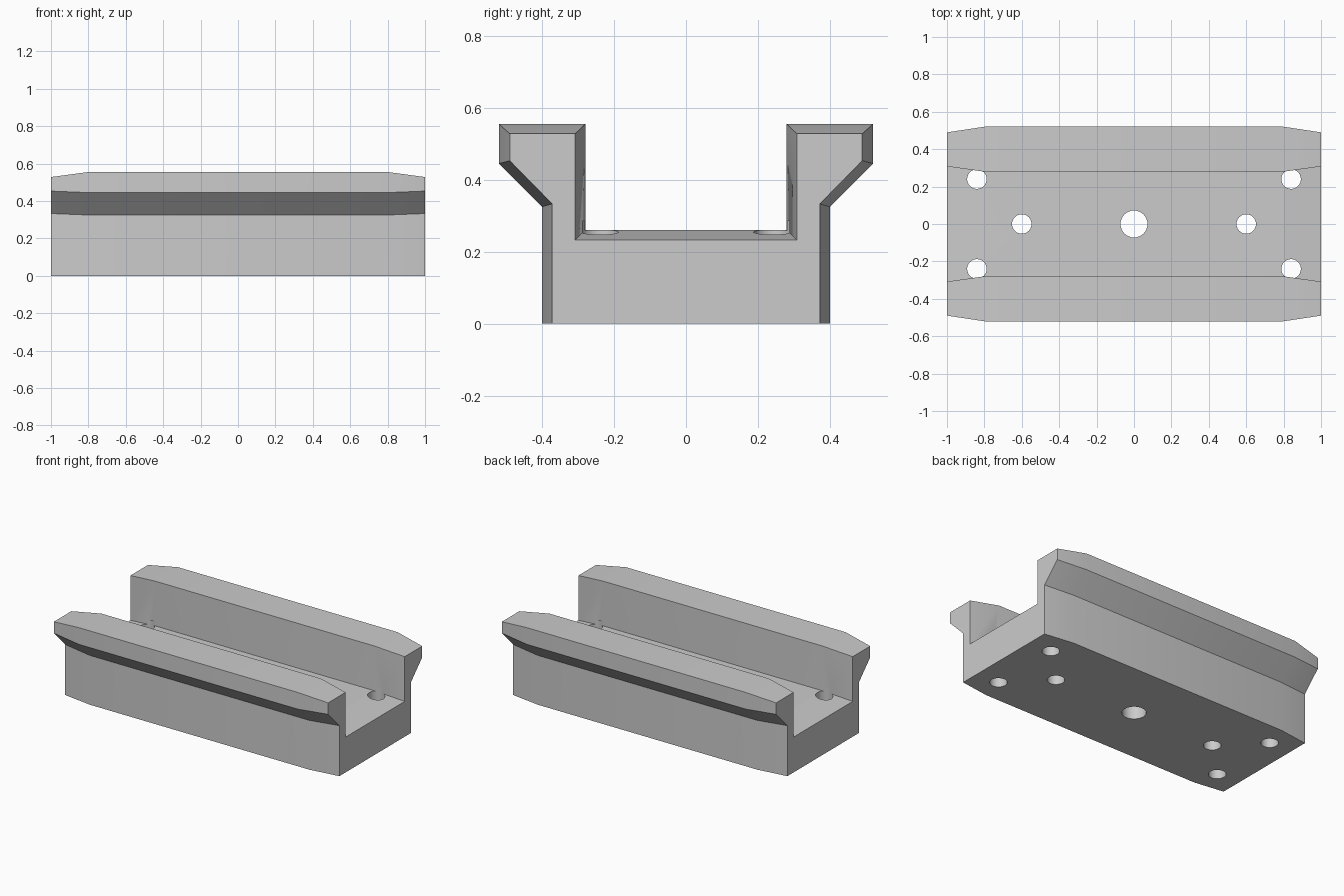
import bpy, bmesh, math

old = bpy.data.objects.get("Cube")
if old:
    bpy.data.objects.remove(old, do_unlink=True)

grey = bpy.data.materials.new("plain grey")
grey.use_nodes = True
grey.diffuse_color = (0.6, 0.6, 0.6, 1)
grey.node_tree.nodes["Principled BSDF"].inputs["Base Color"].default_value = (0.6, 0.6, 0.6, 1)


def make_object(name, bm):
    bmesh.ops.recalc_face_normals(bm, faces=bm.faces)
    mesh = bpy.data.meshes.new(name)
    bm.to_mesh(mesh)
    bm.free()
    mesh.materials.append(grey)
    obj = bpy.data.objects.new(name, mesh)
    bpy.context.collection.objects.link(obj)
    return obj


# Half profiles (y, z): full section and the tapered end section
MIDDLE = [(0.40, 0), (0.40, 0.325), (0.52, 0.445), (0.52, 0.555), (0.28, 0.555), (0.28, 0.26)]
END = [(0.372, 0), (0.372, 0.333), (0.49, 0.453), (0.49, 0.528), (0.308, 0.528), (0.308, 0.233)]

# Channel body: sections lofted along x
bm = bmesh.new()
rings = []
for x, half in ((-1, END), (-0.8, MIDDLE), (0.8, MIDDLE), (1, END)):
    profile = half + [(-y, z) for y, z in reversed(half)]
    rings.append([bm.verts.new((x, y, z)) for y, z in profile])
for a, b in zip(rings, rings[1:]):
    for i in range(len(a)):
        j = (i + 1) % len(a)
        bm.faces.new((a[i], a[j], b[j], b[i]))
bm.faces.new(rings[0])
bm.faces.new(rings[-1])
body = make_object("channel_body", bm)

# Drill for the through holes: x, y, radius
holes = [(0, 0, 0.072)] + [(s * 0.6, 0, 0.052) for s in (-1, 1)]
holes += [(s * 0.84, t * 0.24, 0.052) for s in (-1, 1) for t in (-1, 1)]
bm = bmesh.new()
for x, y, r in holes:
    made = bmesh.ops.create_cone(bm, cap_ends=True, segments=48, radius1=r, radius2=r, depth=0.385)
    bmesh.ops.translate(bm, vec=(x, y, 0.0925), verts=made["verts"])
drill = make_object("hole_cutter", bm)
drill.hide_render = True

# Cut the holes and drop the cutter
bpy.context.view_layer.objects.active = body
body.select_set(True)
cut = body.modifiers.new("holes", 'BOOLEAN')
cut.operation = 'DIFFERENCE'
cut.solver = 'EXACT'
cut.object = drill
bpy.ops.object.modifier_apply(modifier=cut.name)
bpy.data.objects.remove(drill, do_unlink=True)
bpy.ops.object.shade_smooth_by_angle(angle=math.radians(30))
